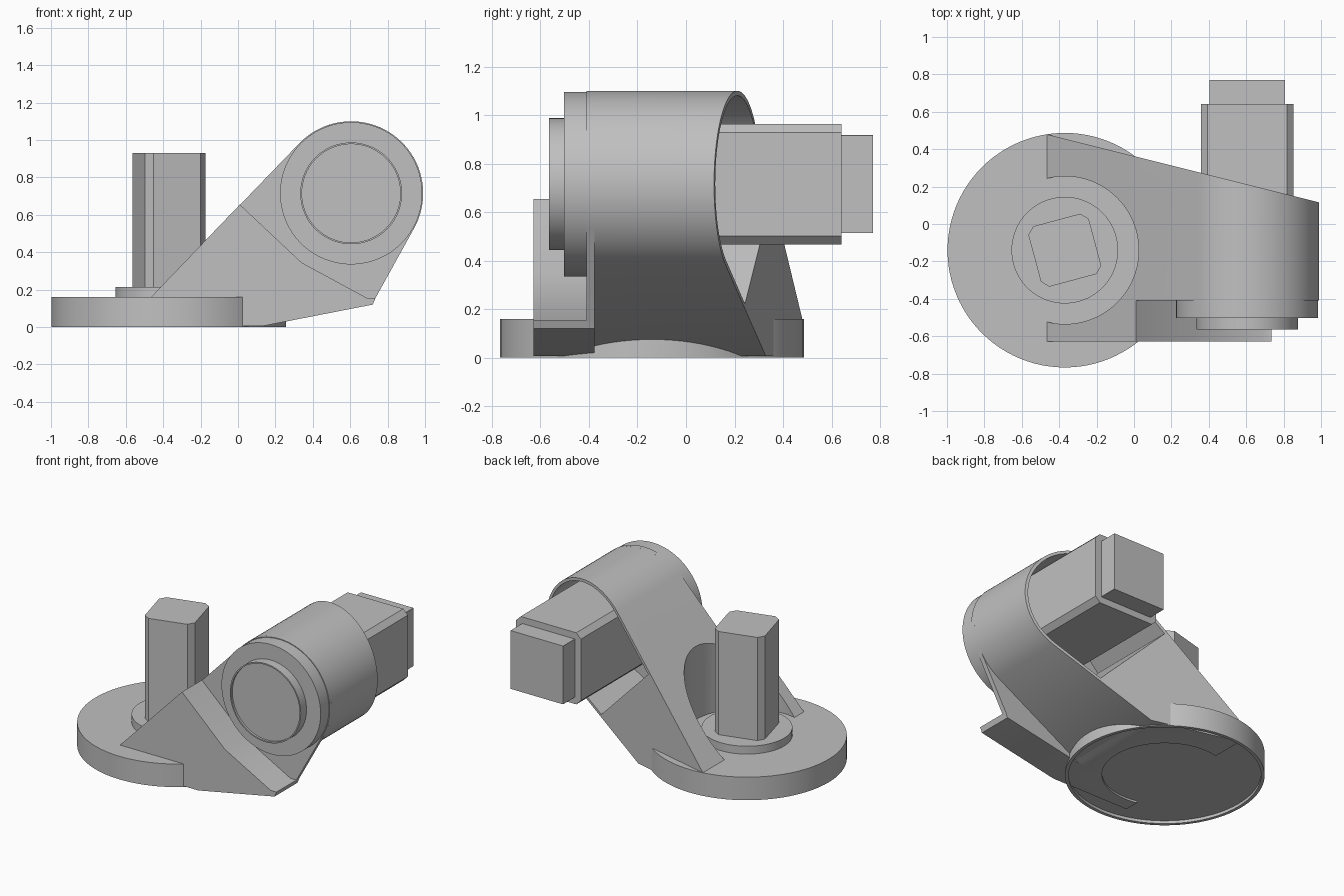
import bpy, bmesh
from math import sin, cos, radians, pi
from mathutils import Matrix, Vector

old = bpy.data.objects.get("Cube")
if old:
    bpy.data.objects.remove(old)

grey = bpy.data.materials.new("plain grey")
grey.use_nodes = True
colour = (0.53, 0.53, 0.53, 1)
grey.diffuse_color = colour
grey.node_tree.nodes["Principled BSDF"].inputs["Base Color"].default_value = colour

BASE = Vector((-0.37, -0.14, 0))     # vertical axis of the base
HUB = Vector((0.605, 0, 0.715))      # horizontal axis of the arm head
LEFT = -0.465                        # where the arm legs end
UPPER, LOWER, RIGHT = 136.2, -60.1, -28   # tangent angles on the head


def add(name, bm):
    bmesh.ops.recalc_face_normals(bm, faces=bm.faces)
    mesh = bpy.data.meshes.new(name)
    bm.to_mesh(mesh)
    bm.free()
    mesh.materials.append(grey)
    obj = bpy.data.objects.new(name, mesh)
    bpy.context.collection.objects.link(obj)
    return obj


def prism(pts, lo, hi, axis="Y"):
    """Outline extruded along Y (points are x, z) or Z (points are x, y)."""
    bm = bmesh.new()
    place = (lambda a, b: (a, lo, b)) if axis == "Y" else (lambda a, b: (a, b, lo))
    face = bm.faces.new([bm.verts.new(place(*p)) for p in pts])
    out = bmesh.ops.extrude_face_region(bm, geom=[face])
    step = Vector((0, hi - lo, 0) if axis == "Y" else (0, 0, hi - lo))
    bmesh.ops.translate(bm, vec=step,
                        verts=[g for g in out["geom"] if isinstance(g, bmesh.types.BMVert)])
    return bm


def arc(r, start, end, steps=48):
    angles = [radians(start + (end - start) * i / steps) for i in range(steps + 1)]
    return [(HUB.x + r * cos(a), HUB.z + r * sin(a)) for a in angles]


def lathe(name, profile, matrix, steps=96):
    """Profile of (radius, height) spun around Z and then placed."""
    bm = bmesh.new()
    verts = [bm.verts.new((r, 0, h)) for r, h in profile]
    edges = [bm.edges.new(pair) for pair in zip(verts, verts[1:])]
    bmesh.ops.spin(bm, geom=verts + edges, axis=(0, 0, 1), cent=(0, 0, 0),
                   angle=2 * pi, steps=steps)
    bmesh.ops.remove_doubles(bm, verts=bm.verts, dist=0.0001)
    bm.transform(matrix)
    return add(name, bm)


def chamfered(half, cut):
    """Square outline with cut corners."""
    a, b = half, half - cut
    return [(a, -b), (a, b), (b, a), (-b, a), (-a, b), (-a, -b), (-b, -a), (b, -a)]


def activate(obj):
    bpy.ops.object.select_all(action="DESELECT")
    obj.select_set(True)
    bpy.context.view_layer.objects.active = obj


def cut(obj, cutter):
    mod = obj.modifiers.new("cut", "BOOLEAN")
    mod.operation, mod.solver, mod.object = "DIFFERENCE", "EXACT", cutter
    activate(obj)
    bpy.ops.object.modifier_apply(modifier=mod.name)


def smooth(obj):
    activate(obj)
    bpy.ops.object.shade_smooth_by_angle(angle=radians(30))


at_base = Matrix.Translation(BASE)
# Local height points to the front
at_hub = Matrix.Translation(HUB) @ Matrix.Rotation(pi / 2, 4, "X")

# Base plate with a shallow recess underneath, and the raised collar
smooth(lathe("base_plate", [(0, 0.02), (0.605, 0.02), (0.605, 0), (0.627, 0),
                            (0.627, 0.16), (0, 0.16)], at_base))
smooth(lathe("motor_collar", [(0, 0.15), (0.285, 0.15), (0.285, 0.215), (0, 0.215)], at_base))

# Upright motor, turned on the base
bm = prism(chamfered(0.167, 0.037), 0.2, 0.93, "Z")
bm.transform(at_base @ Matrix.Rotation(radians(15), 4, "Z"))
add("upright_motor", bm)

# Arm body: tapered hull running up to the round head, back face slanted
foot = [(0.135, 0.006), (LEFT, 0.006), (LEFT, 0.16)]
bm = prism(foot + arc(0.385, UPPER, LOWER), -0.39, 0.6)
bmesh.ops.bisect_plane(bm, geom=bm.verts[:] + bm.edges[:] + bm.faces[:], dist=0.00001,
                       plane_co=(0, 0.363, 0), plane_no=(0.25, 1, 0), clear_outer=True)
bmesh.ops.holes_fill(bm, edges=[e for e in bm.edges if e.is_boundary])
arm = add("arm_body", bm)

# Side plate and the thick front web
toe = [(0.735, 0.155), (0.72, 0.12)]
plate = add("side_plate", prism(foot + arc(0.385, UPPER, RIGHT) + toe, -0.41, -0.378))
web = add("front_web", prism(foot + [(0.01, 0.655), (0.34, 0.345), (0.69, 0.155)] + toe,
                             -0.628, -0.395))

# Pocket in the back of the arm, following the hull with a thin wall
end_dir = Vector((-1, -1)).normalized()


def pocket_corner(angle, sign):
    a = radians(angle)
    p = 0.365 * Vector((cos(a), sin(a)))
    d = sign * Vector((-sin(a), cos(a)))
    p += d * (0.438 - p.dot(end_dir)) / d.dot(end_dir)
    return (HUB.x + p.x, HUB.z + p.y)


pocket = add("pocket_cutter", prism(
    [pocket_corner(LOWER, -1), pocket_corner(UPPER, 1)] + arc(0.365, UPPER, LOWER), -0.3, 0.8))
well = lathe("well_cutter", [(0, -0.2), (0.395, -0.2), (0.395, 1.5), (0, 1.5)], at_base)
cut(arm, pocket)
for part in (arm, plate, web):
    cut(part, well)
    smooth(part)
for helper in (pocket, well):
    bpy.data.objects.remove(helper)

# Front flange and shallow cup on the head
smooth(lathe("head_flange", [(0, 0.4), (0.38, 0.4), (0.38, 0.502), (0, 0.502)], at_hub))
smooth(lathe("head_cup", [(0, 0.5), (0.272, 0.5), (0.272, 0.565), (0.263, 0.565),
                          (0.263, 0.55), (0, 0.55)], at_hub))

# Rear motor and its end cap
for name, half, bevel, lo, hi in (("rear_motor", 0.248, 0.035, -0.32, 0.642),
                                  ("rear_motor_cap", 0.202, 0.001, 0.63, 0.77)):
    bm = prism(chamfered(half, bevel), lo, hi)
    bm.transform(Matrix.Translation(HUB))
    add(name, bm)
